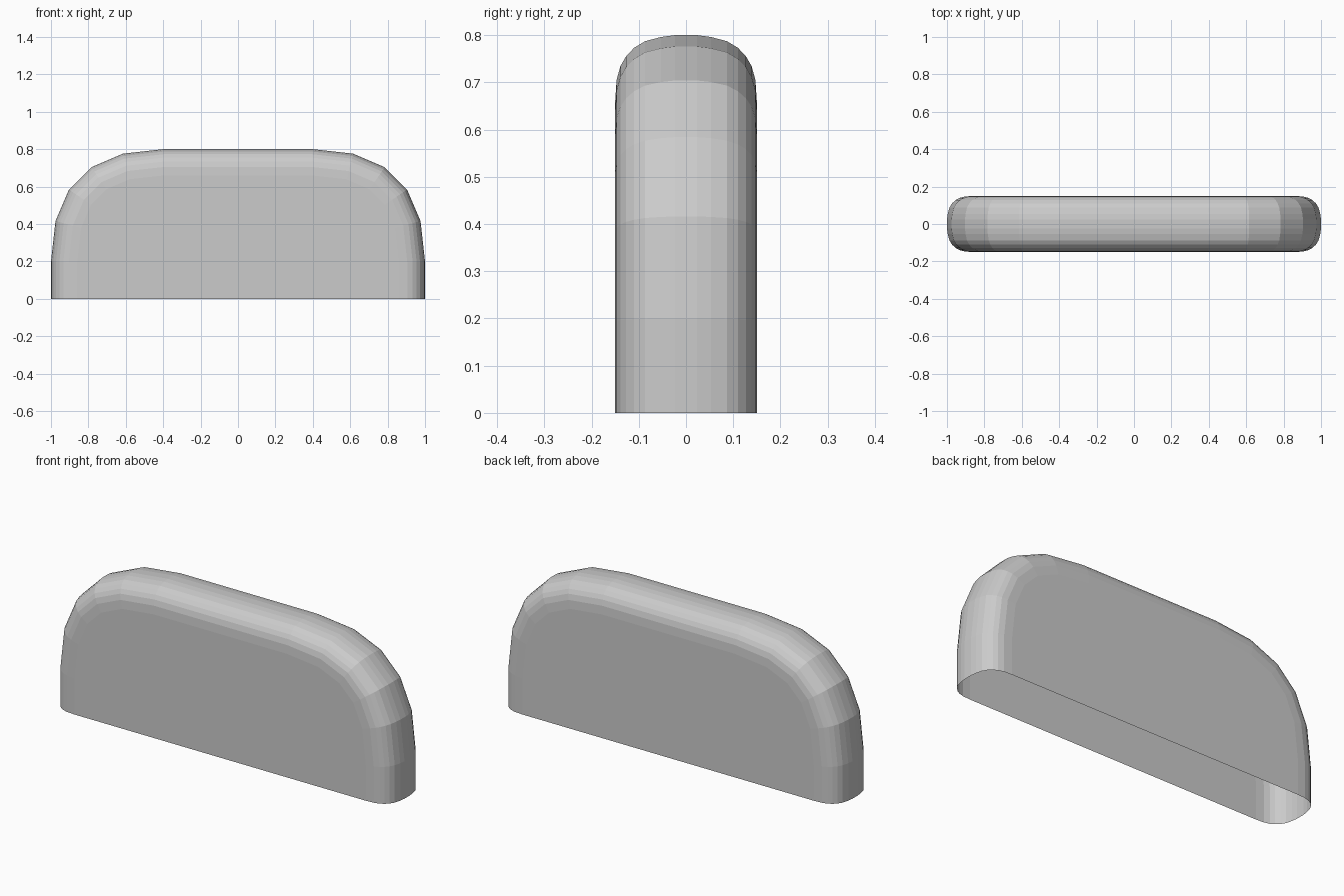
import bpy, bmesh
from mathutils import Vector

if "Cube" in bpy.data.objects:
    bpy.data.objects.remove(bpy.data.objects["Cube"])

# Half outline: upright side, then a quadratic curve to the flat top
half = [Vector((1, 0))]
for i in range(6):
    t = i / 5
    half.append(Vector((1 - 0.6 * t * t, 0.8 - 0.6 * (1 - t) ** 2)))
outline = half + [Vector((-p.x, p.y)) for p in reversed(half)]

# Rounded rim section: (y, inset from the outline), front to back
rim = [(.15, .14), (.147, .095), (.139, .066), (.127, .045),
       (.11, .027), (.087, .013), (.053, .004), (.023, 0)]
section = [(-y, d) for y, d in rim] + list(reversed(rim))


def inward(i):
    """Mitred inward offset direction at an outline point."""
    if i in (0, len(outline) - 1):
        return Vector((-1 if i == 0 else 1, 0))
    a = (outline[i] - outline[i - 1]).normalized()
    b = (outline[i + 1] - outline[i]).normalized()
    na, nb = Vector((-a.y, a.x)), Vector((-b.y, b.x))
    return (na + nb) / (1 + na.dot(nb))


bm = bmesh.new()
rings = []
for y, d in section:
    pts = [p + inward(i) * d for i, p in enumerate(outline)]
    rings.append([bm.verts.new((p.x, y, p.y)) for p in pts])

# Rim strips and the flat front and back; the underside stays open
for r0, r1 in zip(rings, rings[1:]):
    for i in range(len(outline) - 1):
        bm.faces.new((r0[i], r0[i + 1], r1[i + 1], r1[i]))
bm.faces.new(rings[0])
bm.faces.new(rings[-1])
bmesh.ops.recalc_face_normals(bm, faces=bm.faces[:])
if sum(f.normal.y * f.calc_center_median().y for f in bm.faces) < 0:
    bmesh.ops.reverse_faces(bm, faces=bm.faces[:])

mesh = bpy.data.meshes.new("rounded_slab")
bm.to_mesh(mesh)
bm.free()
bpy.context.collection.objects.link(bpy.data.objects.new("rounded_slab", mesh))
